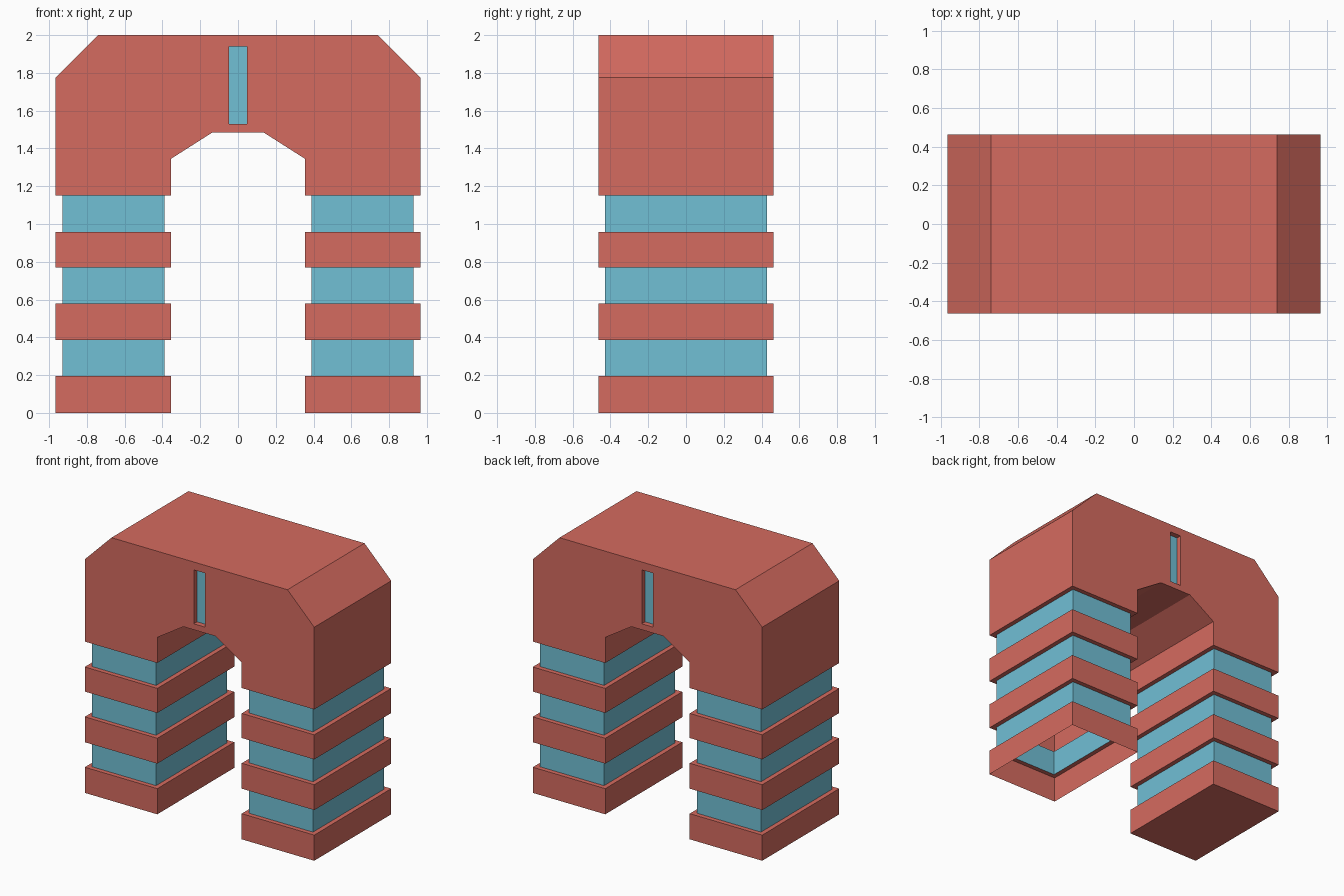
import bpy, bmesh

if "Cube" in bpy.data.objects:
    bpy.data.objects.remove(bpy.data.objects["Cube"])


def material(name, rgb):
    m = bpy.data.materials.new(name)
    m.diffuse_color = (*rgb, 1)
    m.use_nodes = True
    m.node_tree.nodes["Principled BSDF"].inputs["Base Color"].default_value = m.diffuse_color
    return m


RED = material("brick red", (0.665, 0.146, 0.116))
BLUE = material("light blue", (0.165, 0.525, 0.665))

DEPTH = 0.4625      # half depth in y
OUT_X, IN_X = 0.965, 0.355
LEG_TOP = 1.15
INSET = 0.035       # inset of the blue bands


def finish(name, bm):
    bmesh.ops.remove_doubles(bm, verts=bm.verts, dist=1e-5)
    me = bpy.data.meshes.new(name)
    bm.to_mesh(me)
    bm.free()
    me.materials.append(RED)
    me.materials.append(BLUE)
    ob = bpy.data.objects.new(name, me)
    bpy.context.collection.objects.link(ob)
    return ob


def face(bm, pts, mat=0):
    f = bm.faces.new([bm.verts.new(p) for p in pts])
    f.material_index = mat


# Arch block: right half with recessed windows front and back, then mirrored
def arch():
    bm = bmesh.new()
    outline = [(0, 1.485), (0.135, 1.485), (IN_X, 1.345), (IN_X, LEG_TOP),
               (OUT_X, LEG_TOP), (OUT_X, 1.775), (0.74, 2), (0, 2)]
    window = [(0, 1.94), (0.048, 1.94), (0.048, 1.53), (0, 1.53)]

    def at(p, y):
        return (p[0], y, p[1])

    for i, (a, b) in enumerate(zip(outline, outline[1:])):
        if i != 3:  # underside stays open where the leg joins
            face(bm, [at(a, -DEPTH), at(a, DEPTH), at(b, DEPTH), at(b, -DEPTH)])

    for s in (-1, 1):
        y, yi = s * DEPTH, s * (DEPTH - 0.04)
        step = -s  # front keeps the order, back reverses it
        face(bm, [at(p, y) for p in outline + window][::step])
        face(bm, [at(p, yi) for p in window[::-1]][::step], 1)
        for a, b in zip(window, window[1:]):
            face(bm, [at(a, y), at(a, yi), at(b, yi), at(b, y)][::step])
    ob = finish("arch_block", bm)
    mod = ob.modifiers.new("mirror", 'MIRROR')
    mod.use_clip = True


# Banded leg: stacked rings, blue bands slightly inset
def leg(name, x0, x1, closed):
    bm = bmesh.new()
    zs = [0, 0.195, 0.385, 0.578, 0.77, 0.957, LEG_TOP]

    def ring(z, d):
        y = DEPTH - d
        return [(x0 + d, -y, z), (x1 - d, -y, z), (x1 - d, y, z), (x0 + d, y, z)]

    rings = []
    for i in range(6):
        d = INSET * (i % 2)
        rings += [ring(zs[i], d), ring(zs[i + 1], d)]
    rings.append(ring(LEG_TOP, 0))
    for i, (lo, hi) in enumerate(zip(rings, rings[1:])):
        for k in range(4):
            n = (k + 1) % 4
            face(bm, [lo[k], lo[n], hi[n], hi[k]], int(i % 4 == 2))
    if closed:
        face(bm, rings[0][::-1])
    finish(name, bm)


arch()
leg("left_leg", -OUT_X, -IN_X, True)
leg("right_leg", IN_X, OUT_X, False)   # this leg is open underneath
